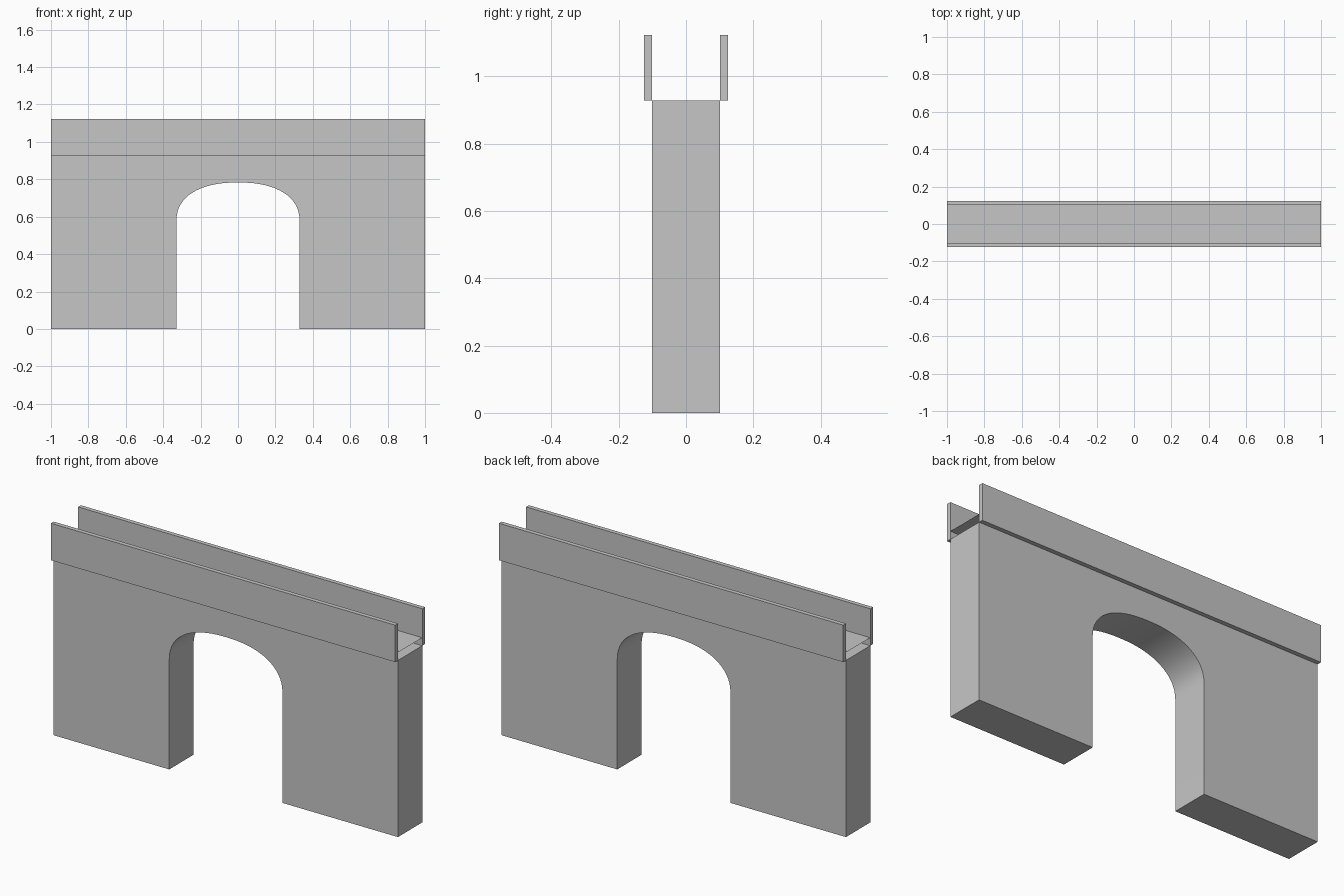
import bpy, bmesh, math

if "Cube" in bpy.data.objects:
    bpy.data.objects.remove(bpy.data.objects["Cube"])

stone = bpy.data.materials.new("light grey stone")
stone.diffuse_color = (0.565, 0.565, 0.565, 1)
stone.use_nodes = True
stone.node_tree.nodes["Principled BSDF"].inputs["Base Color"].default_value = stone.diffuse_color

HALF_Y = 0.101      # half depth of the arch wall
TOP = 0.928         # top of the arch wall
DECK = 0.97         # height of the thin deck sheet


def add_object(name, bm):
    bmesh.ops.recalc_face_normals(bm, faces=bm.faces)
    mesh = bpy.data.meshes.new(name)
    bm.to_mesh(mesh)
    bm.free()
    mesh.materials.append(stone)
    obj = bpy.data.objects.new(name, mesh)
    bpy.context.collection.objects.link(obj)
    return obj


def extrude_profile(name, points, y0, y1):
    """Extrude an x-z outline from y0 to y1."""
    bm = bmesh.new()
    face = bm.faces.new([bm.verts.new((x, y0, z)) for x, z in points])
    new = bmesh.ops.extrude_face_region(bm, geom=[face])["geom"]
    verts = [v for v in new if isinstance(v, bmesh.types.BMVert)]
    bmesh.ops.translate(bm, verts=verts, vec=(0, y1 - y0, 0))
    return add_object(name, bm)


# Arch wall: block outline with a flattened round opening
SPAN, SPRING, CROWN, STEPS, POWER = 0.329, 0.575, 0.783, 32, 2.3
arch = []
for i in range(STEPS + 1):
    a = math.pi * i / STEPS
    c, s = math.cos(a), math.sin(a)
    x = math.copysign(abs(c) ** (2 / POWER), c) * SPAN
    z = SPRING + (CROWN - SPRING) * max(s, 0) ** (2 / POWER)
    arch.append((x, z))
outline = ([(-1, 0), (-1, TOP), (1, TOP), (1, 0), (SPAN, 0)]
           + arch + [(-SPAN, 0)])
wall = extrude_profile("arch_wall", outline, -HALF_Y, HALF_Y)
bpy.context.view_layer.objects.active = wall
wall.select_set(True)
bpy.ops.object.shade_smooth_by_angle(angle=math.radians(30))

# Parapets along both sides
for name, side in (("front_parapet", -1), ("back_parapet", 1)):
    extrude_profile(name, [(-1, TOP), (-1, 1.122), (1, 1.122), (1, TOP)],
                    side * HALF_Y, side * 0.124)

# Thin deck sheet between the parapets, just above the wall
bm = bmesh.new()
bm.faces.new([bm.verts.new((x, y, DECK)) for x, y in
              ((-1, -HALF_Y), (1, -HALF_Y), (1, HALF_Y), (-1, HALF_Y))])
add_object("deck", bm)
